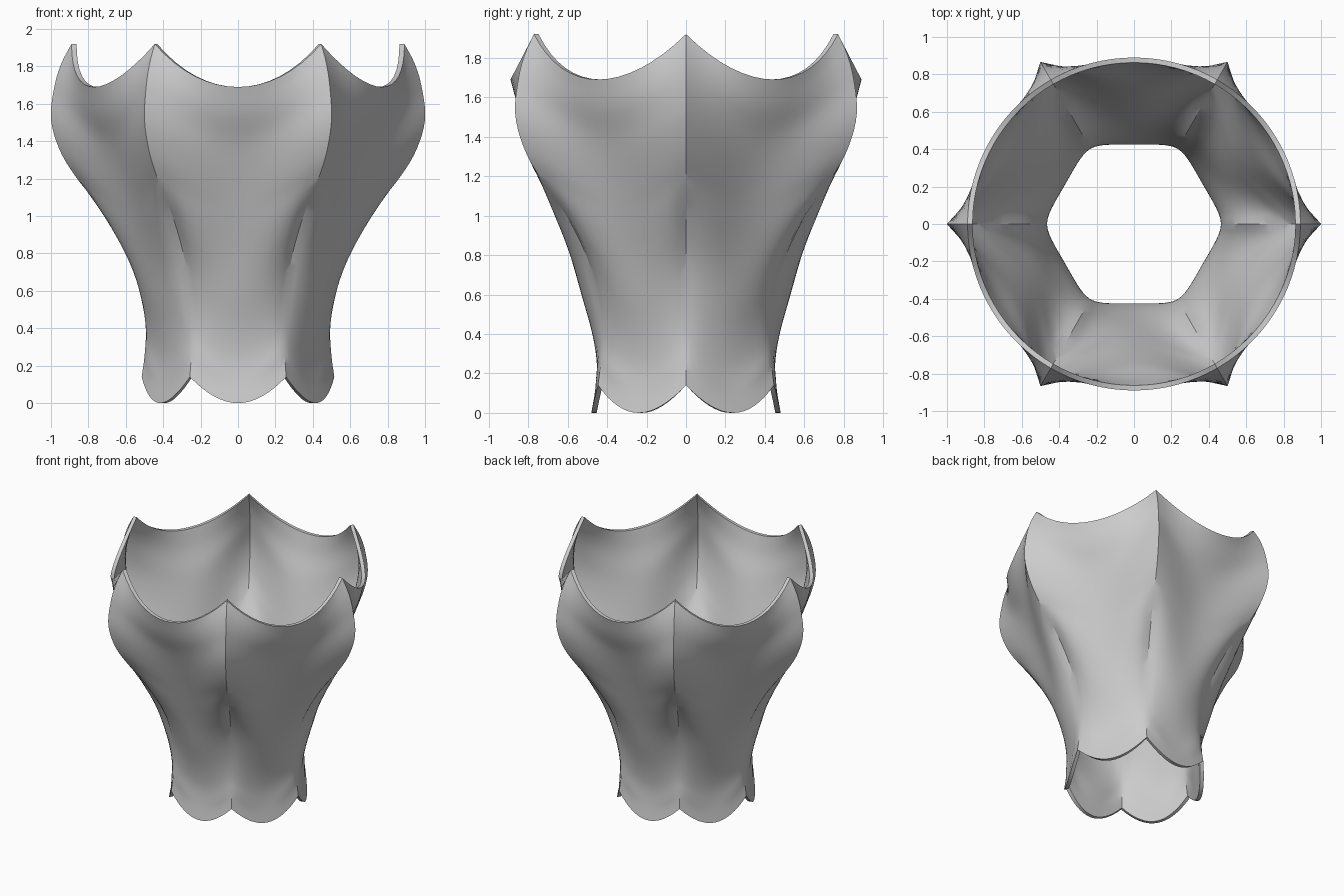
import bpy, bmesh
from math import cos, sin, radians, pi

cube = bpy.data.objects.get("Cube")
if cube:
    bpy.data.objects.remove(cube, do_unlink=True)

SIDES, COLS, ROWS, WALL = 6, 16, 48, 0.027

# Height and radius along a corner ridge and along a panel's centre line
RIDGE = [(.14, .515), (.25, .5), (.4, .493), (.6, .522), (.8, .585), (1.0, .70),
         (1.2, .86), (1.35, .952), (1.52, 1.0), (1.7, .98), (1.82, .943), (1.92, .89)]
PANEL = [(0, .48), (.13, .458), (.25, .452), (.4, .475), (.6, .53), (.8, .587),
         (1.0, .65), (1.2, .715), (1.4, .785), (1.55, .85), (1.69, .89)]


def radius_at(profile, z):
    """Smooth (Hermite) interpolation of a profile."""
    last = len(profile) - 1
    i = max([k for k in range(last) if profile[k][0] <= z + 1e-6], default=0)

    def slope(k):
        a, b = profile[max(k - 1, 0)], profile[min(k + 1, last)]
        return (b[1] - a[1]) / (b[0] - a[0])

    (z0, r0), (z1, r1) = profile[i], profile[i + 1]
    h = z1 - z0
    u = (z - z0) / h
    blend = u * u * (3 - 2 * u)
    return (r0 + (r1 - r0) * blend + h * slope(i) * u * (1 - u) ** 2
            - h * slope(i + 1) * u * u * (1 - u))


def fade(a, b, x):
    u = min(max((x - a) / (b - a), 0), 1)
    return u * u * (3 - 2 * u)


def wall_point(v, angle, inset):
    """Point at height fraction v; ridges lie at multiples of the side angle."""
    half = pi / SIDES
    t = abs((angle % (2 * half)) - half) / half
    z_ridge = RIDGE[0][0] + v * (RIDGE[-1][0] - RIDGE[0][0])
    z_panel = v * PANEL[-1][0]
    # ridges are creased near the top and the foot, rounded at the waist
    crease = fade(.95, 1.25, z_ridge) + 1 - fade(.2, .29, z_ridge)
    bulge = t ** 2 * (crease + (1 - crease) * (1.5 - .5 * t ** 4))
    r_panel, r_ridge = radius_at(PANEL, z_panel), radius_at(RIDGE, z_ridge)
    r = r_panel + (r_ridge - r_panel) * bulge - inset
    return r * cos(angle), r * sin(angle), z_panel + (z_ridge - z_panel) * t ** 2


# Scalloped vessel wall: outer skin up, inner skin down, closed at both rims
bm = bmesh.new()
loop = [(k / ROWS, 0) for k in range(ROWS + 1)]
loop += [(v, WALL) for v, _ in reversed(loop)]
count = SIDES * COLS
rings = [[bm.verts.new(wall_point(v, 2 * pi * c / count, inset)) for c in range(count)]
         for v, inset in loop]
for j, ring in enumerate(rings):
    above = rings[(j + 1) % len(rings)]
    for c in range(count):
        d = (c + 1) % count
        bm.faces.new((ring[c], ring[d], above[d], above[c]))
bmesh.ops.recalc_face_normals(bm, faces=bm.faces)
mesh = bpy.data.meshes.new("scalloped_vessel")
bm.to_mesh(mesh)
bm.free()
vessel = bpy.data.objects.new("scalloped_vessel", mesh)
bpy.context.collection.objects.link(vessel)

# Plain grey finish
grey = bpy.data.materials.new("plain_grey")
grey.use_nodes = True
colour = (.6, .6, .6, 1)
grey.diffuse_color = colour
grey.node_tree.nodes["Principled BSDF"].inputs["Base Color"].default_value = colour
mesh.materials.append(grey)

bpy.ops.object.select_all(action='DESELECT')
vessel.select_set(True)
bpy.context.view_layer.objects.active = vessel
bpy.ops.object.shade_smooth_by_angle(angle=radians(28))
